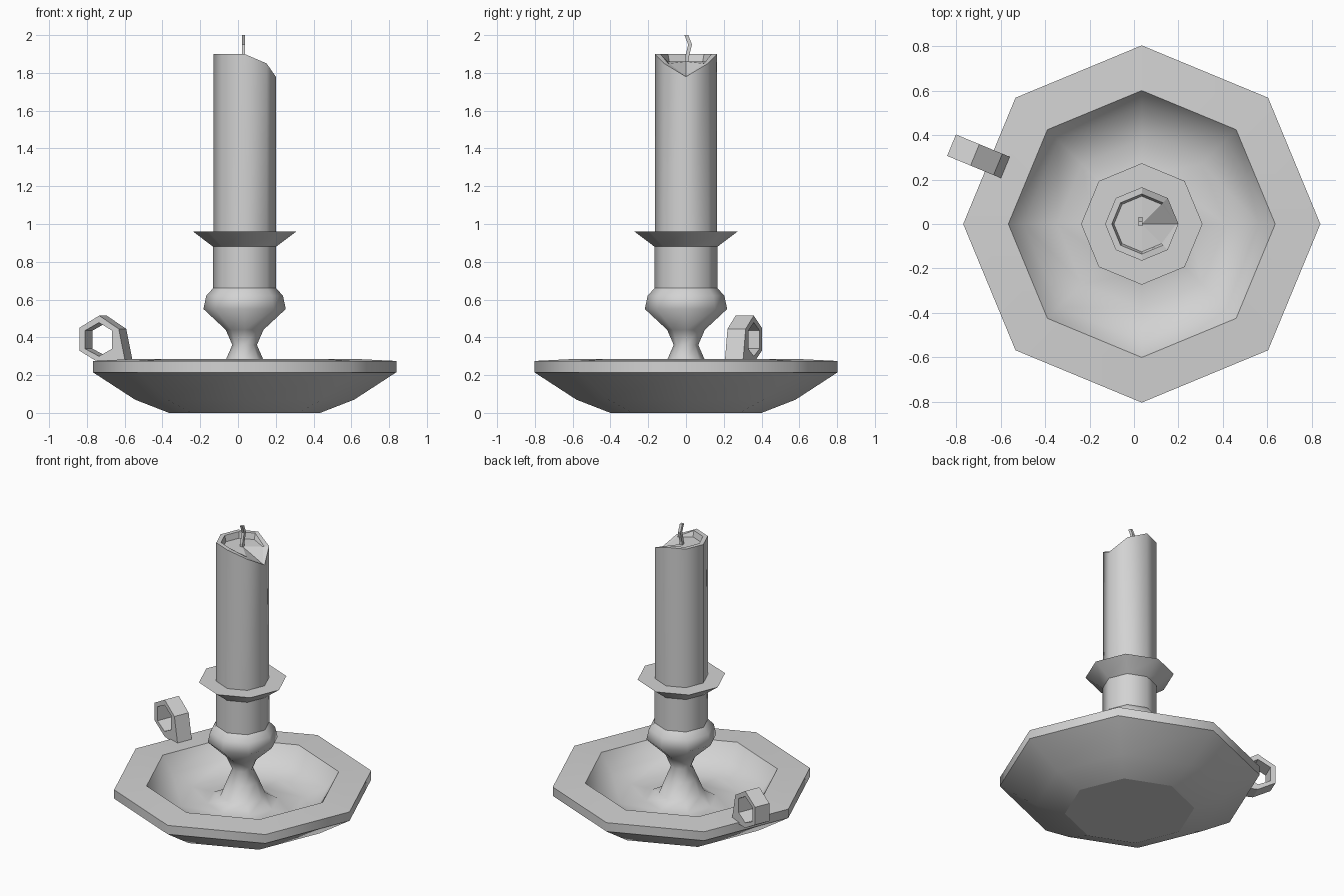
import bpy, bmesh, math
from mathutils import Vector

SIDES = 8
CX = 0.035          # axis of the candlestick

cube = bpy.data.objects.get("Cube")
if cube:
    bpy.data.objects.remove(cube, do_unlink=True)

grey = bpy.data.materials.new("plain_grey")
grey.use_nodes = True
GREY = (0.65, 0.65, 0.65, 1)
grey.diffuse_color = GREY
grey.node_tree.nodes["Principled BSDF"].inputs["Base Color"].default_value = GREY


def finish(name, bm):
    bmesh.ops.recalc_face_normals(bm, faces=bm.faces)
    mesh = bpy.data.meshes.new(name)
    bm.to_mesh(mesh)
    bm.free()
    mesh.materials.append(grey)
    obj = bpy.data.objects.new(name, mesh)
    obj.location.x = CX
    bpy.context.collection.objects.link(obj)
    return obj


def lathe(profile, sharp=()):
    """Spin (radius, z) points into an octagonal solid; sharp lists the hard rings."""
    bm = bmesh.new()
    rings = []
    for r, z in profile:
        if r == 0:
            rings.append([bm.verts.new((0, 0, z))] * SIDES)
        else:
            angles = [math.tau * i / SIDES for i in range(SIDES)]
            rings.append([bm.verts.new((r * math.cos(a), r * math.sin(a), z)) for a in angles])
    for low, high in zip(rings, rings[1:]):
        for i in range(SIDES):
            j = (i + 1) % SIDES
            corners = list(dict.fromkeys((low[i], low[j], high[j], high[i])))
            bm.faces.new(corners).smooth = True
    for k in sharp:
        for i in range(SIDES):
            bm.edges.get((rings[k][i], rings[k][(i + 1) % SIDES])).smooth = False
    return bm


# Dish, flared foot, bulb, socket and drip collar as one turned piece
holder = [(0, 0), (0.40, 0), (0.58, 0.07), (0.803, 0.215), (0.803, 0.275),
          (0.60, 0.285), (0.53, 0.18), (0.38, 0.13), (0.22, 0.135), (0.14, 0.18),
          (0.10, 0.28), (0.065, 0.36), (0.10, 0.44), (0.218, 0.55), (0.203, 0.62),
          (0.167, 0.66), (0.167, 0.88), (0.273, 0.96), (0.15, 0.96)]
finish("candle_holder", lathe(holder, sharp=(1, 3, 4, 5, 15, 16, 17)))

# Candle with a hollow top that has melted down on one side
bm = lathe([(0, 0.95), (0.165, 0.95), (0.165, 1.9), (0.135, 1.9), (0.125, 1.86), (0, 1.86)],
           sharp=(1, 2, 3, 4))
for v in bm.verts:
    radius = v.co.xy.length
    if v.co.z < 1.5 or radius < 0.05:
        continue
    angle = abs(math.degrees(math.atan2(v.co.y, v.co.x)))
    if angle < 10:
        v.co.z = 1.78
        v.co.x = 0.155 + (radius - 0.125) * 0.25
    elif angle < 50:
        v.co.z = min(v.co.z, 1.85)
for f in bm.faces:
    if f.calc_center_median().z > 1.7:
        f.smooth = False
finish("candle", bm)

# Bent square wick
bm = bmesh.new()
path = [(0, 1.84), (0, 1.88), (0.018, 1.95), (-0.002, 2.0)]
rings = []
for y, z in path:
    rings.append([bm.verts.new((-0.006 + sx * 0.009, y + 0.004 + sy * 0.01, z))
                  for sx, sy in ((-1, -1), (1, -1), (1, 1), (-1, 1))])
for a, b in zip(rings, rings[1:]):
    for i in range(4):
        bm.faces.new((a[i], a[i - 1], b[i - 1], b[i]))
bm.faces.new(rings[0])
bm.faces.new(rings[-1])
finish("wick", bm)

# Six-sided finger loop standing on the dish rim, drawn as (radius, z)
outer = [(0.926, 0.33), (0.926, 0.45), (0.812, 0.515), (0.70, 0.445), (0.66, 0.26), (0.812, 0.265)]
inner = [(0.894, 0.34), (0.894, 0.435), (0.813, 0.478), (0.737, 0.435), (0.737, 0.34), (0.813, 0.30)]
heading = math.radians(157.5)
out = Vector((math.cos(heading), math.sin(heading), 0))
side = Vector((-out.y, out.x, 0))
bm = bmesh.new()


def loop(points, offset):
    return [bm.verts.new(out * r + side * offset + Vector((0, 0, z))) for r, z in points]


loops = [loop(outer, -0.052), loop(outer, 0.052), loop(inner, 0.052), loop(inner, -0.052)]
for k in range(4):
    a, b = loops[k], loops[(k + 1) % 4]
    for i in range(6):
        bm.faces.new((a[i - 1], a[i], b[i], b[i - 1]))
finish("finger_loop", bm)
